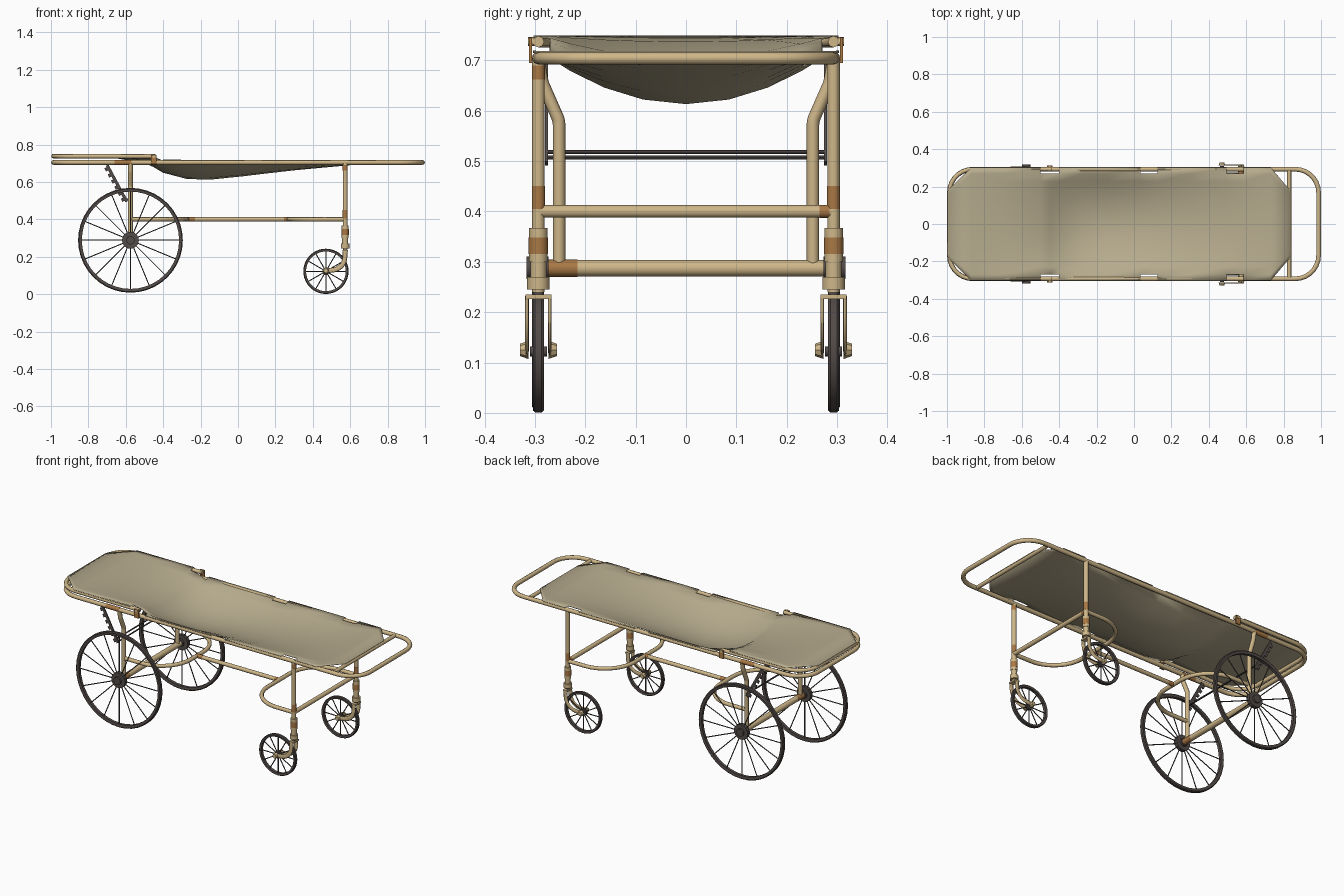
import bpy, bmesh, math
from mathutils import Vector, Matrix

cube = bpy.data.objects.get("Cube")
if cube:
    bpy.data.objects.remove(cube)


def material(name, rgb):
    m = bpy.data.materials.new(name)
    m.use_nodes = True
    m.diffuse_color = (*rgb, 1)
    m.node_tree.nodes["Principled BSDF"].inputs["Base Color"].default_value = (*rgb, 1)
    return m


CREAM = material("cream_paint", (0.62, 0.47, 0.25))
RUST = material("rust", (0.40, 0.19, 0.06))
CANVAS = material("canvas", (0.47, 0.41, 0.27))
STEEL = material("dark_steel", (0.085, 0.07, 0.065))
RUBBER = material("black_rubber", (0.02, 0.02, 0.02))
SIDES = {1: "left", -1: "right"}


def finish(name, mesh, *mats, angle=40):
    ob = bpy.data.objects.new(name, mesh)
    bpy.context.scene.collection.objects.link(ob)
    mesh.materials.clear()
    for m in mats:
        mesh.materials.append(m)
    bpy.ops.object.select_all(action='DESELECT')
    ob.select_set(True)
    bpy.context.view_layer.objects.active = ob
    bpy.ops.object.shade_smooth_by_angle(angle=math.radians(angle))
    return ob


def from_bm(name, bm, *mats):
    bmesh.ops.recalc_face_normals(bm, faces=bm.faces)
    mesh = bpy.data.meshes.new(name)
    bm.to_mesh(mesh)
    bm.free()
    return finish(name, mesh, *mats)


def rounded(points, radius, closed=False, steps=7):
    """Round the corners of a path with quadratic bends."""
    pts = [Vector(p) for p in points]
    out = []
    for i, p in enumerate(pts):
        if not closed and i in (0, len(pts) - 1):
            out.append(p)
            continue
        a, b = pts[i - 1], pts[(i + 1) % len(pts)]
        da, db = (a - p).normalized(), (b - p).normalized()
        half = da.angle(db) / 2
        centre = p + (da + db).normalized() * (radius / math.sin(half))
        start, end = (p + d * (radius / math.tan(half)) - centre for d in (da, db))
        out += [centre + start.slerp(end, k / steps) * radius for k in range(steps + 1)]
    return out


def tube(name, path, r, mat=CREAM, closed=False):
    cu = bpy.data.curves.new(name, 'CURVE')
    cu.dimensions = '3D'
    cu.bevel_depth = r
    cu.bevel_resolution = 2
    cu.use_fill_caps = True
    sp = cu.splines.new('POLY')
    sp.points.add(len(path) - 1)
    for point, co in zip(sp.points, path):
        point.co = (*co, 1)
    sp.use_cyclic_u = closed
    helper = bpy.data.objects.new(name + "_path", cu)
    bpy.context.scene.collection.objects.link(helper)
    graph = bpy.context.evaluated_depsgraph_get()
    mesh = bpy.data.meshes.new_from_object(helper.evaluated_get(graph))
    bpy.data.objects.remove(helper)
    return finish(name, mesh, mat, angle=50)


def add_rod(bm, a, b, r1, r2=None, sides=12):
    a, b = Vector(a), Vector(b)
    d = b - a
    m = Matrix.Translation((a + b) / 2) @ d.to_track_quat('Z', 'Y').to_matrix().to_4x4()
    bmesh.ops.create_cone(bm, cap_ends=True, segments=sides, radius1=r1,
                          radius2=r1 if r2 is None else r2, depth=d.length, matrix=m)


def rod(name, a, b, r, mat=CREAM, r2=None, sides=12):
    bm = bmesh.new()
    add_rod(bm, a, b, r, r2, sides)
    return from_bm(name, bm, mat)


def box(name, centre, size, mat=CREAM):
    bm = bmesh.new()
    bmesh.ops.create_cube(bm, size=1, matrix=Matrix.Translation(centre) @ Matrix.Diagonal((*size, 1)))
    return from_bm(name, bm, mat)


def wheel(name, centre, radius, rim, width, hub, hub_width, spokes):
    c = Vector(centre)
    # Tyre ring: black tread, dark steel flanks
    bm = bmesh.new()
    w = width / 2
    bevel = rim * 0.25
    profile = [(radius - rim, -w * .8), (radius - bevel, -w), (radius, -w * .6),
               (radius, w * .6), (radius - bevel, w), (radius - rim, w * .8)]
    n = 40
    rings = [[bm.verts.new(c + Vector((r * math.cos(t), y, r * math.sin(t)))) for r, y in profile]
             for t in (math.tau * i / n for i in range(n))]
    for i in range(n):
        p, q = rings[i], rings[(i + 1) % n]
        for j in range(len(profile)):
            k = (j + 1) % len(profile)
            f = bm.faces.new((p[j], p[k], q[k], q[j]))
            f.material_index = int(j in (1, 2, 3))
    from_bm(name + "_tyre", bm, STEEL, RUBBER)
    # Spokes and hub
    bm = bmesh.new()
    for i in range(spokes):
        t = math.tau * i / spokes
        d = Vector((math.cos(t), 0, math.sin(t)))
        add_rod(bm, c + d * hub * .8, c + d * (radius - rim * .7), 0.003, sides=5)
    from_bm(name + "_spokes", bm, STEEL)
    y = Vector((0, hub_width / 2, 0))
    rod(name + "_hub", c - y * .5, c + y * .5, hub, STEEL, sides=20)
    rod(name + "_hub_core", c - y, c + y, hub * .5, STEEL, sides=16)


# Top frames
EDGE = 0.293
END = 0.987
tube("bed_frame", rounded([(-END, -EDGE, .704), (END, -EDGE, .704), (END, EDGE, .704),
                           (-END, EDGE, .704)], 0.125, True), 0.0125, closed=True)
tube("backrest_frame", rounded([(-.44, -EDGE, .737), (-END, -EDGE, .737), (-END, EDGE, .737),
                                (-.44, EDGE, .737)], 0.125), 0.0115)
rod("handle_crossbar", (.83, -.285, .704), (.83, .285, .704), 0.011)

# Canvas: (x, half width, edge height, sag)
stations = [(-.995, .18, .749, 0), (-.87, .303, .749, .006), (-.7, .303, .749, .012),
            (-.5, .303, .749, .045), (-.45, .303, .742, .06), (-.4, .303, .72, .068),
            (-.27, .303, .718, .1), (-.14, .303, .718, .102), (.035, .303, .718, .084),
            (.125, .303, .718, .073), (.3, .303, .718, .053), (.495, .303, .718, .035),
            (.585, .303, .718, .027), (.73, .303, .718, .012), (.835, .18, .718, 0)]
half = [0, .28, .53, .75, .89, 1]
across = [-h for h in half[:0:-1]] + half
bm = bmesh.new()
grid = []
for x, w, z, sag in stations:
    grid.append([bm.verts.new((x, f * w, z - sag * max(0, 1 - (f * w / .285) ** 2))) for f in across])
notches = (-.47, -.42, .08, .54)
for i in range(len(stations) - 1):
    mid = (stations[i][0] + stations[i + 1][0]) / 2
    notched = any(abs(mid - n) < .01 for n in notches)
    for j in range(len(across) - 1):
        if notched and j in (0, len(across) - 2):
            continue
        bm.faces.new((grid[i][j], grid[i + 1][j], grid[i + 1][j + 1], grid[i][j + 1]))
sheet = from_bm("canvas_bed", bm, CANVAS)
solid = sheet.modifiers.new("thickness", 'SOLIDIFY')
solid.thickness = 0.003

# Undercarriage: two facing hoops, a spine, axle and cross bars
for label, sx, y in (("front", 1, .293), ("rear", -1, .25)):
    tube(label + "_hoop", rounded([(.573 * sx, -y, .4), (.27 * sx, -y, .4), (.27 * sx, y, .4),
                                   (.573 * sx, y, .4)], 0.19, steps=9), 0.0115)
rod("spine_bar", (-.27, 0, .4), (.27, 0, .4), 0.0115)
rod("front_crossbar", (.573, -.293, .4), (.573, .293, .4), 0.0125)
rod("rear_axle", (-.575, -.28, .287), (-.575, .28, .287), 0.0165)
for x, z in ((-.605, .518), (-.59, .507)):
    rod("backrest_rod", (x, -.275, z), (x, .275, z), 0.004, STEEL, sides=8)

for s, side in SIDES.items():
    y = s * .293
    # Rear leg and big wheel
    tube(side + "_rear_leg", rounded([(-.575, y, .7), (-.575, s * .285, .655), (-.575, s * .252, .58),
                                      (-.575, s * .252, .285)], 0.04, steps=4), 0.0125)
    wheel(side + "_big_wheel", (-.575, s * .295, .288), .28, .02, .022, .045, .044, 16)

    # Backrest ratchet strip with teeth
    bm = bmesh.new()
    top, low = Vector((-.7, s * .277, .69)), Vector((-.595, s * .277, .495))
    along = (low - top).normalized()
    out = Vector((-along.z, 0, along.x))
    turn = Matrix((out, (0, 1, 0), along)).transposed().to_4x4()

    def strip(centre, w, length):
        bmesh.ops.create_cube(bm, size=1, matrix=Matrix.Translation(centre) @ turn
                              @ Matrix.Diagonal((w, .006, length, 1)))
    strip((top + low) / 2, .016, (low - top).length)
    for k in range(6):
        strip(top.lerp(low, (k + .5) / 6) - out * .013, .016, .019)
    from_bm(side + "_ratchet", bm, STEEL)

    # Backrest hinge
    box(side + "_hinge_plate", (-.45, s * .309, .72), (.03, .006, .05), RUST)
    rod(side + "_hinge_pin", (-.45, s * .285, .737), (-.45, s * .314, .737), .009)

    # Front leg with stacked collars
    def post(name, z1, z2, r, mat=CREAM, r2=None):
        rod(side + name, (.573, y, z1), (.573, y, z2), r, mat, r2, 16)
    post("_front_leg", .24, .7, .0125)
    post("_upper_collar", .30, .367, .0185)
    post("_collar_rust", .315, .348, .0192, RUST)
    post("_collar_neck", .27, .30, .016)
    post("_lower_collar", .245, .27, .0225)
    post("_swivel_pin", .232, .246, .011, STEEL)
    post("_leg_rust", .405, .45, .0132, RUST)

    # Caster fork and small wheel
    box(side + "_fork_bridge", (.573, y, .231), (.028, .052, .009))
    for e in (-1, 1):
        fy = y + e * .0225
        path = rounded([(.573, fy, .232), (.568, fy, .135), (.47, fy, .125)], .07)
        prong = tube(side + "_fork_prong", path, .013)
        for v in prong.data.vertices:
            v.co.y = fy + (v.co.y - fy) * .28
        rod(side + "_axle_nut", (.47, y + e * .02, .125), (.47, y + e * .037, .125), .018, r2=.012, sides=8)
    wheel(side + "_small_wheel", (.47, y, .122), .121, .015, .022, .02, .034, 12)

    # Worn patches as thin sleeves
    rod(side + "_frame_rust", (-.66, y, .704), (-.57, y, .704), .0132, RUST)
rod("right_leg_top_rust", (.573, -.293, .662), (.573, -.293, .69), .0132, RUST)
rod("axle_rust", (-.575, -.275, .287), (-.575, -.215, .287), .0172, RUST)
rod("crossbar_rust", (.573, .265, .4), (.573, .285, .4), .0132, RUST)
rod("spine_rear_rust", (-.27, 0, .4), (-.23, 0, .4), .0122, RUST)
rod("spine_front_rust", (.245, 0, .4), (.27, 0, .4), .0122, RUST)
